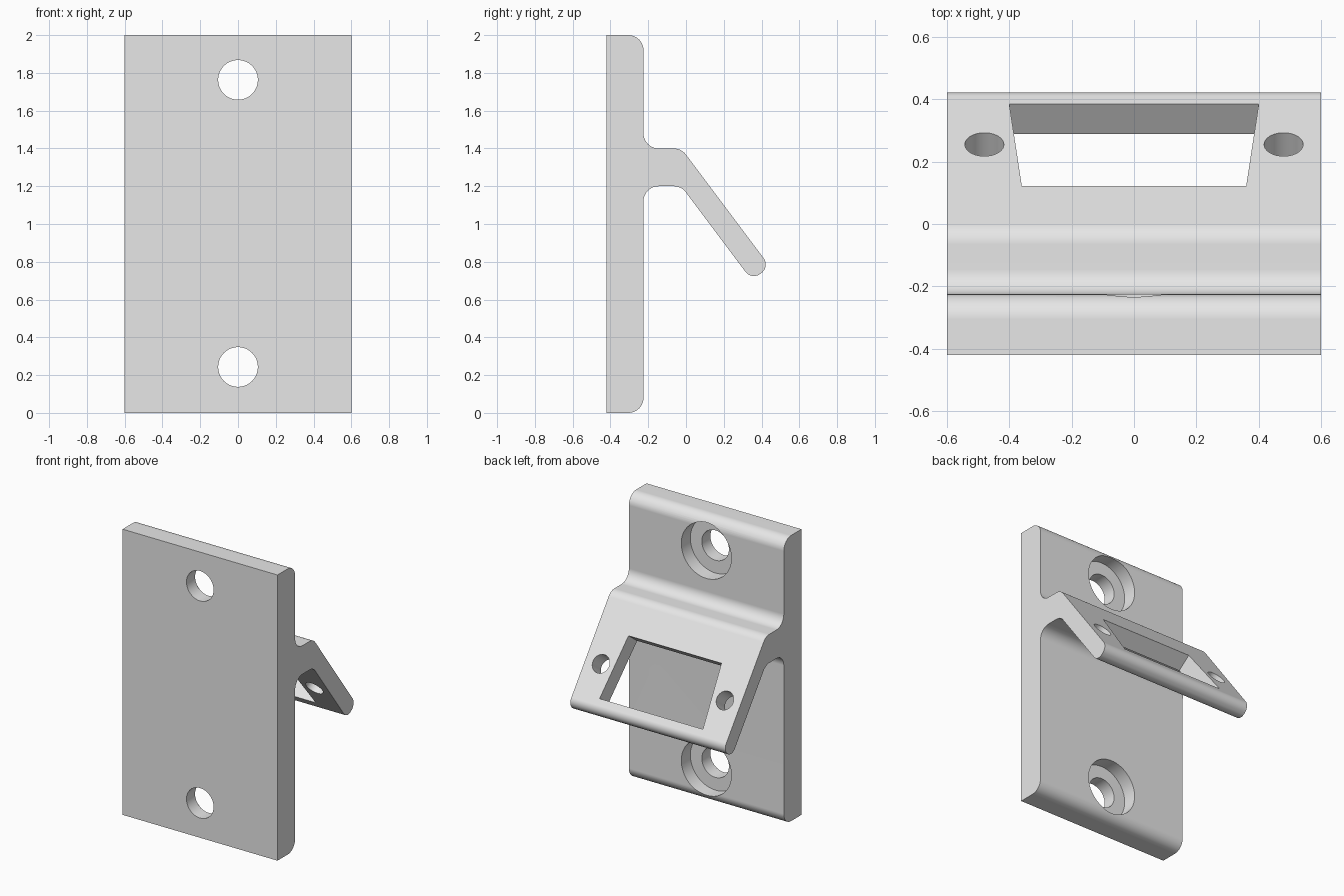
import bpy
import bmesh
import math
from mathutils import Vector, Matrix

default = bpy.data.objects.get("Cube")
if default:
    bpy.data.objects.remove(default, do_unlink=True)

grey = bpy.data.materials.new("light_grey")
grey.use_nodes = True
grey.diffuse_color = (0.8, 0.8, 0.8, 1)
grey.node_tree.nodes["Principled BSDF"].inputs["Base Color"].default_value = (0.8, 0.8, 0.8, 1)


def rounded(points, steps=10):
    """Replace each (u, v, radius) corner by a tangent arc."""
    out = []
    for i, (u, v, r) in enumerate(points):
        p = Vector((u, v))
        if r == 0:
            out.append(p)
            continue
        a = (Vector(points[i - 1][:2]) - p).normalized()
        b = (Vector(points[(i + 1) % len(points)][:2]) - p).normalized()
        half = a.angle(b) / 2
        centre = p + (a + b).normalized() * (r / math.sin(half))
        start = p + a * (r / math.tan(half)) - centre
        end = p + b * (r / math.tan(half)) - centre
        sweep = math.pi - 2 * half
        for k in range(steps + 1):
            t = k / steps
            arc = start * math.sin((1 - t) * sweep) + end * math.sin(t * sweep)
            out.append(centre + arc / math.sin(sweep))
    return out


def prism(name, outline, low, high, matrix):
    """Extrude a 2D outline along local z and place it with a matrix."""
    bm = bmesh.new()
    face = bm.faces.new([bm.verts.new((p[0], p[1], low)) for p in outline])
    new = bmesh.ops.extrude_face_region(bm, geom=[face])["geom"]
    verts = [g for g in new if isinstance(g, bmesh.types.BMVert)]
    bmesh.ops.translate(bm, verts=verts, vec=(0, 0, high - low))
    bm.transform(matrix)
    bmesh.ops.recalc_face_normals(bm, faces=bm.faces)
    mesh = bpy.data.meshes.new(name)
    bm.to_mesh(mesh)
    bm.free()
    mesh.materials.append(grey)
    obj = bpy.data.objects.new(name, mesh)
    bpy.context.collection.objects.link(obj)
    return obj


def circle(x, y, r, n=64):
    return [(x + r * math.cos(math.tau * k / n), y + r * math.sin(math.tau * k / n))
            for k in range(n)]


def frame(x_axis, y_axis, z_axis, origin):
    m = Matrix((x_axis, y_axis, z_axis)).transposed().to_4x4()
    m.translation = Vector(origin)
    return m


# Sloping flap: direction down the slope, outward normal, and its root corner
down = Vector((0, 0.6, -0.8))
normal = Vector((0, 0.8, 0.6))
root = Vector((0, -0.025, 1.4))
length, thick, r = 0.782, 0.12, 0.08
tip = root + down * length
under = tip - normal * thick

# Side profile of plate, arm and flap, swept across the width
profile = rounded([
    (-0.42, 0, 0), (-0.225, 0, r), (-0.225, 1.2, r), (-0.025, 1.2, r),
    (under.y, under.z, 0.055), (tip.y, tip.z, 0.055),
    (root.y, root.z, r), (-0.225, 1.4, r), (-0.225, 2, r), (-0.42, 2, 0),
])
side = frame((0, 1, 0), (0, 0, 1), (1, 0, 0), (0, 0, 0))
bracket = prism("angled_bracket", profile, -0.6, 0.6, side)

# Counterbored screw holes through the plate
cutters = []
for z in (0.243, 1.763):
    through = frame((1, 0, 0), (0, 0, -1), (0, 1, 0), (0, 0, z))
    cutters.append(prism("screw_hole", circle(0, 0, 0.105), -0.6, -0.1, through))
    cutters.append(prism("counterbore", circle(0, 0, 0.194), -0.325, -0.1, through))

# Tapered window and two small holes, square to the flap
slope = frame((1, 0, 0), down, normal, root)
window = [(-0.36, 0.245), (0.36, 0.245), (0.4, 0.683), (-0.4, 0.683)]
cutters.append(prism("window_cut", window, -0.2, 0.1, slope))
for x in (-0.48, 0.48):
    cutters.append(prism("flap_hole", circle(x, 0.467, 0.0625), -0.2, 0.1, slope))

bpy.context.view_layer.objects.active = bracket
for cutter in cutters:
    mod = bracket.modifiers.new("cut", "BOOLEAN")
    mod.operation = "DIFFERENCE"
    mod.solver = "EXACT"
    mod.object = cutter
    bpy.ops.object.modifier_apply(modifier=mod.name)
    bpy.data.objects.remove(cutter, do_unlink=True)

# Smooth fillets and bores, crisp flat faces
bpy.ops.object.select_all(action="DESELECT")
bracket.select_set(True)
bpy.ops.object.shade_smooth_by_angle(angle=math.radians(30))
weighted = bracket.modifiers.new("flat_faces", "WEIGHTED_NORMAL")
weighted.keep_sharp = True
